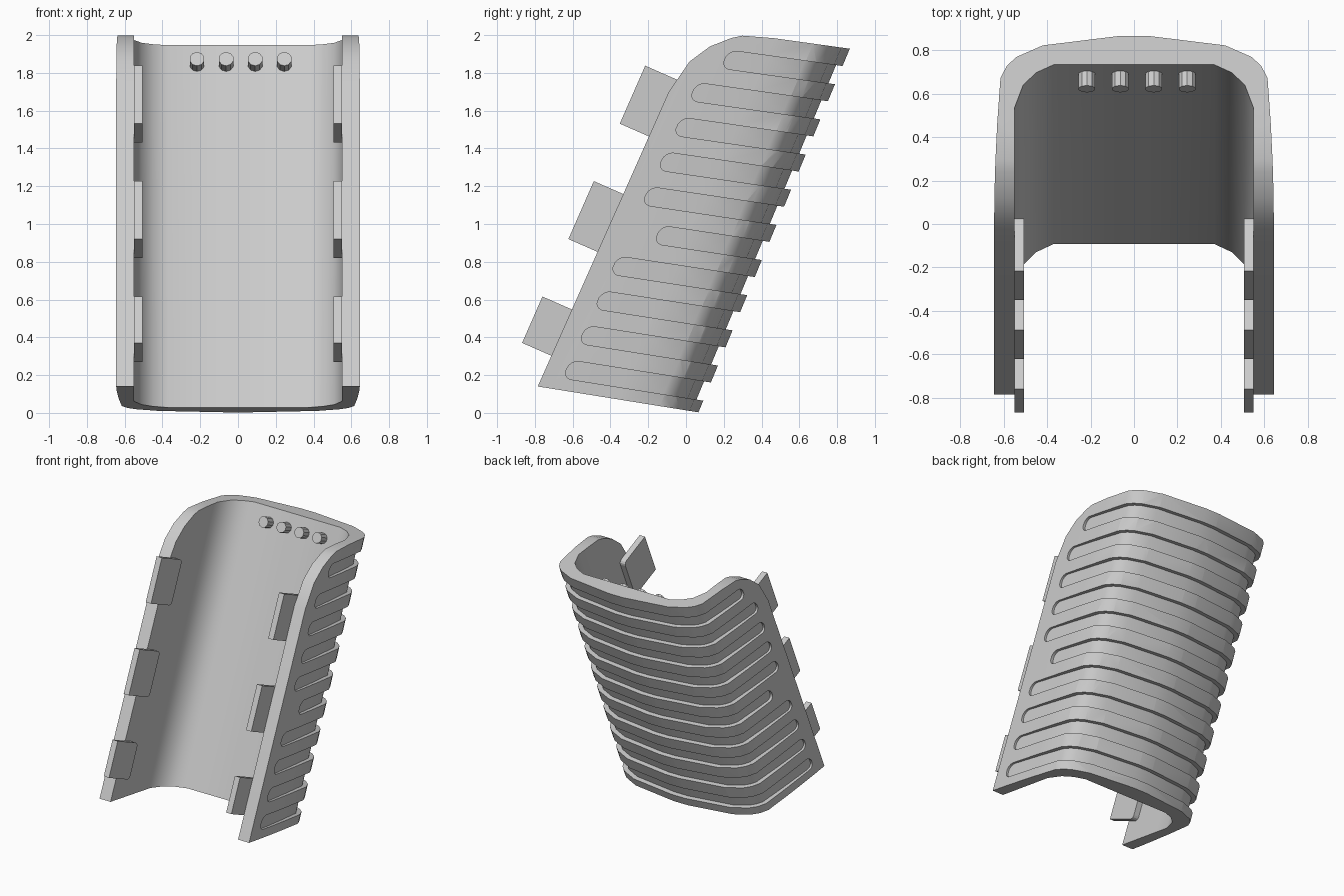
import bpy, bmesh, math
from mathutils import Vector

cube = bpy.data.objects.get("Cube")
if cube:
    bpy.data.objects.remove(cube, do_unlink=True)

grey = bpy.data.materials.new("light_grey")
grey.use_nodes = True
grey.diffuse_color = (0.6, 0.6, 0.6, 1)
grey.node_tree.nodes["Principled BSDF"].inputs["Base Color"].default_value = (0.6, 0.6, 0.6, 1)

# Side outline of the leaning shell: front and back edges, bottom to top (y, z)
FRONT = Vector((0, -0.785, 0.14)), Vector((0, 0.06, 2.04))
BACK = Vector((0, 0.066, 0.003)), Vector((0, 0.867, 1.928))
LEAN = math.radians(23.7)

# Half section from front edge to back centre, as (half width, depth fraction)
OUTER = [(0.645, 0), (0.644, 0.045), (0.643, 0.129), (0.64, 0.239), (0.638, 0.3),
         (0.63, 0.5), (0.615, 0.76), (0.585, 0.83), (0.54, 0.88), (0.42, 0.945),
         (0.06, 1), (0, 1)]
INNER = [(0.55, 0), (0.55, 0.045), (0.55, 0.129), (0.55, 0.239), (0.55, 0.3),
         (0.55, 0.45), (0.55, 0.59), (0.51, 0.72), (0.45, 0.79), (0.37, 0.835),
         (0.06, 0.835), (0, 0.835)]
BASE_INSET = 0.975      # the back wall is slightly thicker at the base
# Rounded upper front corner: height fraction by depth fraction
TOP = [(0, 0.82), (0.045, 0.908), (0.129, 0.955), (0.239, 0.985), (0.3, 0.995), (0.5, 1), (1, 1)]


def interp(table, v):
    for (a, fa), (b, fb) in zip(table, table[1:]):
        if v <= b:
            return fa + (fb - fa) * (v - a) / (b - a)
    return table[-1][1]


def place(x, s, t):
    p = FRONT[0].lerp(FRONT[1], t).lerp(BACK[0].lerp(BACK[1], t), s)
    return Vector((x, p.y, p.z))


def mirrored(half):
    """Continue a half path across the centre line to the other side."""
    flip = lambda c: [(-x, s, t) for x, s, t in c]
    return half + [flip(c) for c in reversed(half[:-1])]


def loft(bm, columns):
    """Join four-point columns into a closed band."""
    rings = [[bm.verts.new(place(*p)) for p in c] for c in columns]
    for a, b in zip(rings, rings[1:]):
        for i in range(4):
            j = (i + 1) % 4
            bm.faces.new((a[i], a[j], b[j], b[i]))
    bm.faces.new(rings[0])
    bm.faces.new(rings[-1])


def finish(bm, name):
    bmesh.ops.recalc_face_normals(bm, faces=bm.faces)
    mesh = bpy.data.meshes.new(name)
    bm.to_mesh(mesh)
    bm.free()
    obj = bpy.data.objects.new(name, mesh)
    bpy.context.collection.objects.link(obj)
    mesh.materials.append(grey)
    return obj


def activate(obj):
    bpy.ops.object.select_all(action='DESELECT')
    obj.select_set(True)
    bpy.context.view_layer.objects.active = obj


# Curved shell
bm = bmesh.new()
half = []
for (xo, so), (xi, si) in zip(OUTER, INNER):
    half.append([(xo, so, 0), (xo, so, interp(TOP, so)),
                 (xi, si, interp(TOP, si)), (xi, si * BASE_INSET, 0)])
loft(bm, mirrored(half))
shell = finish(bm, "shell")

# Grooves that wrap around the back, shallow at their rounded side ends
DEPTH, GROOVES, PITCH, HEIGHT, ROUND = 0.84, 10, 0.0967, 0.05, 0.056
GROOVE_DEPTH = [(0, 0.016), (0.12, 0.016), (0.8, 0.036), (1, 0.036)]
width_at = [(s, x) for x, s in OUTER]


def groove(bm, middle, start):
    path = []
    for i in range(1, 7):
        a = math.radians(15 * i)
        s = start + ROUND * (1 - math.cos(a))
        path.append((interp(width_at, s), s, math.sin(a)))
    path += [(x, s, 1) for x, s in OUTER if s > start + ROUND + 0.01]
    half = []
    for i, (x, s, h) in enumerate(path):
        x0, s0, _ = path[max(i - 1, 0)]
        x1, s1, _ = path[min(i + 1, len(path) - 1)]
        n = Vector(((s1 - s0) * DEPTH, x0 - x1)).normalized()
        if x == 0:
            n = Vector((0, 1))
        dt = h * HEIGHT / 2
        inward = -interp(GROOVE_DEPTH, s)
        ring = []
        for off, t in ((inward, -dt), (inward, dt), (0.05, dt), (0.05, -dt)):
            ring.append((x + n.x * off, s + n.y * off / DEPTH, middle + t))
        half.append(ring)
    loft(bm, mirrored(half))


bm = bmesh.new()
starts = {4: 0.31, 9: 0.255}
for k in range(GROOVES):
    groove(bm, 0.057 + PITCH * k, starts.get(k, 0.122 + 0.003 * k))
cutter = finish(bm, "groove_cutter")
cutter.hide_render = True

cut = shell.modifiers.new("grooves", 'BOOLEAN')
cut.operation = 'DIFFERENCE'
cut.solver = 'EXACT'
cut.object = cutter
activate(shell)
bpy.ops.object.modifier_apply(modifier=cut.name)
bpy.data.objects.remove(cutter, do_unlink=True)
bpy.ops.object.shade_smooth_by_angle(angle=math.radians(30))

# Flat clips along both front edges, the lowest one shorter
ALONG = Vector((0, math.sin(LEAN), math.cos(LEAN)))
ACROSS = Vector((0, math.cos(LEAN), -math.sin(LEAN)))
CLIP_WIDTH = 0.275
for side, label in ((1, "left"), (-1, "right")):
    for k, length in enumerate((0.268, 0.335, 0.335)):
        corner = Vector((side * 0.528, -0.76 + 0.272 * k, 0.616 + 0.611 * k))
        bpy.ops.mesh.primitive_cube_add(
            size=1, location=corner + ACROSS * CLIP_WIDTH / 2 - ALONG * length / 2,
            rotation=(-LEAN, 0, 0))
        clip = bpy.context.object
        clip.name = f"{label}_clip_{k + 1}"
        clip.scale = (0.045, CLIP_WIDTH, length)
        bpy.ops.object.transform_apply(location=False, rotation=False, scale=True)
        clip.data.materials.append(grey)
        # Round the two inner corners
        bm = bmesh.new()
        bm.from_mesh(clip.data)
        edges = [e for e in bm.edges if all(v.co.y > 0 for v in e.verts)
                 and abs(e.verts[0].co.x - e.verts[1].co.x) > 0.01]
        bmesh.ops.bevel(bm, geom=edges, offset=0.03, segments=3, profile=0.5, affect='EDGES')
        bm.to_mesh(clip.data)
        bm.free()

# Row of pins inside the upper back wall
for k in range(4):
    bpy.ops.mesh.primitive_cylinder_add(
        vertices=10, radius=0.04, depth=0.12, location=(-0.217 + 0.154 * k, 0.677, 1.85),
        rotation=(math.pi / 2 - LEAN, 0, 0))
    pin = bpy.context.object
    pin.name = f"pin_{k + 1}"
    pin.data.materials.append(grey)
    bpy.ops.object.shade_smooth_by_angle(angle=math.radians(30))
